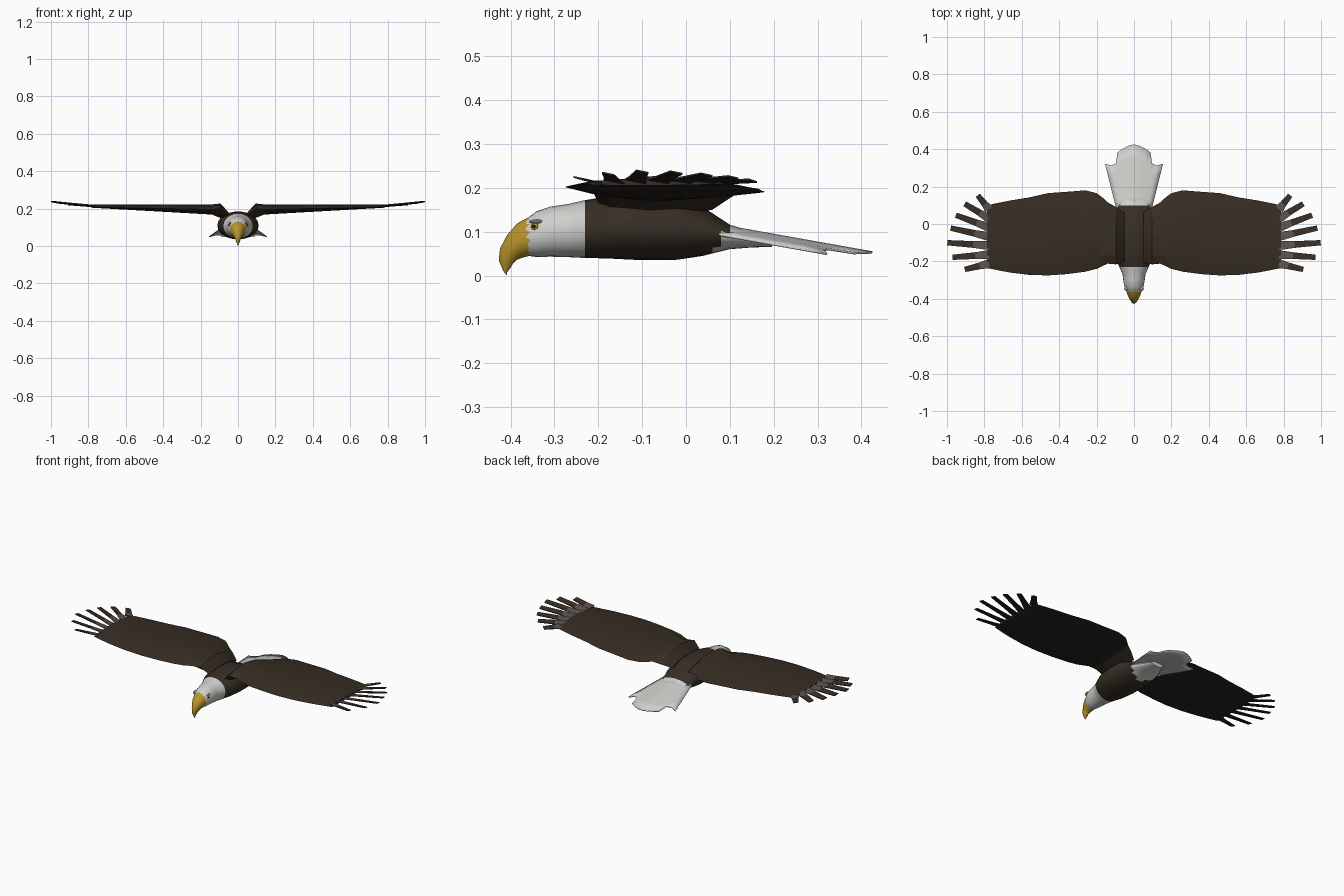
import bpy, bmesh, math, random
from mathutils import Vector

random.seed(4)
cube = bpy.data.objects.get("Cube")
if cube:
    bpy.data.objects.remove(cube, do_unlink=True)


def material(name, r, g, b):
    m = bpy.data.materials.new(name)
    m.use_nodes = True
    m.diffuse_color = (r, g, b, 1)
    bsdf = next(n for n in m.node_tree.nodes if n.type == 'BSDF_PRINCIPLED')
    bsdf.inputs["Base Color"].default_value = (r, g, b, 1)
    bsdf.inputs["Roughness"].default_value = 0.8
    return m


brown = material("dark brown", .038, .027, .018)
under = material("blackish brown", .021, .018, .015)
white = material("white", .62, .62, .60)
yellow = material("beak yellow", .48, .30, .025)
grey = material("quill grey", .10, .08, .075)
black = material("pupil black", .01, .01, .01)


def lerp(a, b, t):
    return a + (b - a) * t


def finish(name, bm, mats, rule=None, angle=30, mirror=False):
    """Turn a bmesh into an object, colouring its faces by a rule."""
    bmesh.ops.recalc_face_normals(bm, faces=bm.faces)
    for f in bm.faces:
        if rule:
            f.material_index = rule(f.calc_center_median(), f.normal)
    mesh = bpy.data.meshes.new(name)
    bm.to_mesh(mesh)
    bm.free()
    obj = bpy.data.objects.new(name, mesh)
    bpy.context.collection.objects.link(obj)
    for m in mats:
        mesh.materials.append(m)
    if mirror:
        obj.modifiers.new("mirror", 'MIRROR').use_clip = False
    if angle:
        bpy.ops.object.select_all(action='DESELECT')
        obj.select_set(True)
        bpy.context.view_layer.objects.active = obj
        bpy.ops.object.shade_smooth_by_angle(angle=math.radians(angle))
    return obj


def loft(bm, rings):
    """Skin a list of equal closed rings and cap both ends."""
    loops = [[bm.verts.new(p) for p in ring] for ring in rings]
    n = len(loops[0])
    for a, b in zip(loops, loops[1:]):
        for i in range(n):
            j = (i + 1) % n
            bm.faces.new((a[i], a[j], b[j], b[i]))
    bm.faces.new(loops[0])
    bm.faces.new(loops[-1])


def oval(top, bottom, half_width, sides):
    """Oval ring between a top and a bottom point given as (y, z)."""
    t, b = Vector((0, *top)), Vector((0, *bottom))
    mid, up = (t + b) / 2, (t - b) / 2
    angles = [2 * math.pi * i / sides for i in range(sides)]
    return [mid + up * math.cos(a) + Vector((half_width * math.sin(a), 0, 0)) for a in angles]


# Body with neck and head: y, bottom, top, half width
stations = [(-.367, .046, .127, .038), (-.34, .042, .147, .05), (-.31, .043, .157, .056),
            (-.27, .042, .163, .061), (-.23, .040, .172, .078), (-.18, .039, .180, .10),
            (-.10, .035, .185, .11), (-.02, .036, .180, .11), (.04, .045, .155, .10),
            (.10, .060, .116, .085), (.15, .064, .100, .06), (.22, .066, .084, .03)]
rings = []
for a, b in zip(stations, stations[1:]):
    for k in range(3):
        y, lo, hi, w = (lerp(p, q, k / 3) for p, q in zip(a, b))
        rings.append(oval((y, hi), (y, lo), w, 24))
bm = bmesh.new()
loft(bm, rings)


def body_colour(c, n):
    ragged = random.uniform(-.008, .008)
    tail_line = .05 + (c.z - .045) * .75
    return 0 if -.226 + ragged * .5 < c.y < tail_line + ragged else 1


finish("body", bm, [brown, white], body_colour)

# Hooked beak: top point, bottom point, half width
beak = [((-.355, .135), (-.357, .045), .043), ((-.385, .119), (-.375, .040), .035),
        ((-.408, .092), (-.385, .036), .026), ((-.424, .062), (-.394, .028), .017),
        ((-.427, .035), (-.402, .015), .010), ((-.417, .011), (-.408, .007), .004),
        ((-.410, .001), (-.409, .000), .001)]
bm = bmesh.new()
loft(bm, [oval(t, b, w, 14) for t, b, w in beak])
finish("beak", bm, [yellow])

# Eyes, each a yellow ball with a dark pupil, under a white brow
for name, size, pos, mat in (("eyes", (.005, .009, .008), (.046, -.345, .112), yellow),
                             ("pupils", (.003, .004, .004), (.050, -.347, .112), black),
                             ("brows", (.007, .016, .005), (.043, -.342, .123), white)):
    bm = bmesh.new()
    bmesh.ops.create_uvsphere(bm, u_segments=10, v_segments=6, radius=1)
    bmesh.ops.scale(bm, vec=size, verts=bm.verts)
    bmesh.ops.translate(bm, vec=pos, verts=bm.verts)
    finish(name, bm, [mat], mirror=True)

# Tail fan, arched across, ending in a stepped edge
half_edge = [(0, .425), (.03, .418), (.06, .402), (.088, .383), (.096, .325), (.12, .312), (.155, .322)]
edge = [(-x, y) for x, y in half_edge[:0:-1]] + half_edge
bm = bmesh.new()
columns = []
for x, y in edge:
    arch = .022 * (abs(x) / .155) ** 1.5
    column = []
    for k in range(6):
        t = k / 5
        py = lerp(.075, y, t)
        z = .115 - (py - .075) * .178 - arch
        column.append(bm.verts.new((x * lerp(.6, 1, t), py, z)))
    columns.append(column)
for a, b in zip(columns, columns[1:]):
    for k in range(5):
        bm.faces.new((a[k], b[k], b[k + 1], a[k + 1]))
tail = finish("tail", bm, [white])
solid = tail.modifiers.new("thickness", 'SOLIDIFY')
solid.thickness = .005
solid.offset = 0

# Wings: x, front y, rear y
outline = [(.14, -.212, .115), (.17, -.225, .143), (.20, -.240, .165), (.26, -.255, .180),
           (.36, -.268, .172), (.46, -.275, .165), (.56, -.272, .142), (.66, -.260, .126),
           (.72, -.249, .114), (.787, -.235, .10)]
# x, front y, rear y, front z, rear z, top, bottom
wing = [(.05, -.20, .06, .165, .150, .180, .13), (.095, -.216, .09, .200, .170, .227, .15)]
for x, front, rear in outline:
    t = (x - .14) / .65
    wing.append((x, front, rear, lerp(.195, .208, t), lerp(.186, .210, t),
                 lerp(.222, .221, t), lerp(.168, .205, t)))
section = [(0, 0), (.14, .7), (.48, 1), (.8, .6), (1, 0), (.8, -.55), (.42, -1), (.12, -.6)]
rings = []
for x, front, rear, zf, zr, top, bottom in wing:
    ring = []
    for t, h in section:
        base = lerp(zf, zr, t)
        ring.append((x, lerp(front, rear, t), lerp(base, top if h > 0 else bottom, abs(h))))
    rings.append(ring)
bm = bmesh.new()
loft(bm, rings)
finish("wings", bm, [brown, under],
       lambda c, n: 1 if n.z < -.2 and c.x > .12 else 0, angle=15, mirror=True)

# Wing tip feathers fanned out, grey at the quill
tips = [(.835, .153, .216), (.905, .108, .224), (.952, .047, .230), (.980, -.022, .235),
        (.998, -.10, .237), (.970, -.178, .232), (.905, -.243, .222)]
bm = bmesh.new()
for i, tip in enumerate(tips):
    root = Vector((.775, lerp(.078, -.212, i / 6), .214))
    along = Vector(tip) - root
    side = Vector((-along.y, along.x, 0)).normalized()
    side.z = -.2
    rings = []
    for t, w in ((0, .024), (.38, .018), (1, .014)):
        c = root + along * t
        up = Vector((0, 0, .002))
        rings.append([c + side * w + up, c - side * w + up, c - side * w - up, c + side * w - up])
    loft(bm, rings)


def feather_colour(c, n):
    reach = .835 - .5 * (c.y + .07) ** 2
    if n.z < 0:
        return 1
    return 2 if c.x < reach else 0


finish("tip_feathers", bm, [brown, under, grey], feather_colour, angle=0, mirror=True)
